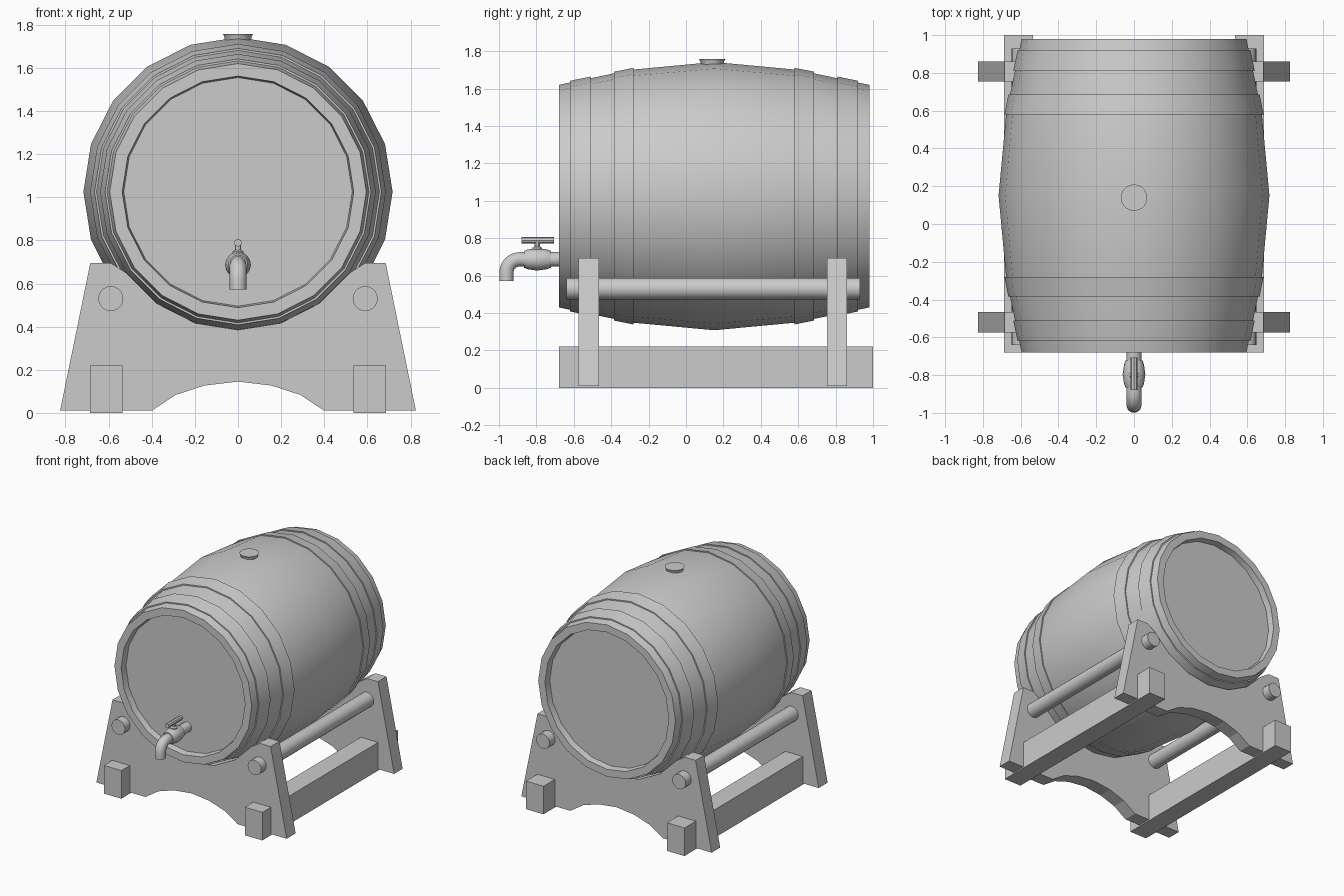
import bpy, bmesh, math
from mathutils import Matrix, Vector

if "Cube" in bpy.data.objects:
    bpy.data.objects.remove(bpy.data.objects["Cube"])


def finish(name, bm, angle=30):
    bmesh.ops.recalc_face_normals(bm, faces=bm.faces)
    me = bpy.data.meshes.new(name)
    bm.to_mesh(me)
    bm.free()
    if angle:
        me.shade_smooth()
        me.set_sharp_from_angle(angle=math.radians(angle))
    ob = bpy.data.objects.new(name, me)
    bpy.context.collection.objects.link(ob)
    return ob


def lathe(name, profile, centre, axis='Y', sides=20, ring=False):
    """Revolve (position, radius) pairs round an axis; cap ends or close into a ring."""
    bm = bmesh.new()
    rings = []
    for p, r in profile:
        row = []
        for i in range(sides):
            a = 2 * math.pi * i / sides
            u, v = r * math.cos(a), r * math.sin(a)
            co = (u, p, v) if axis == 'Y' else (u, v, p)
            row.append(bm.verts.new(Vector(centre) + Vector(co)))
        rings.append(row)
    pairs = list(zip(rings, rings[1:]))
    if ring:
        pairs.append((rings[-1], rings[0]))
    for a, b in pairs:
        for i in range(sides):
            j = (i + 1) % sides
            bm.faces.new((a[i], a[j], b[j], b[i]))
    if not ring:
        bm.faces.new(rings[0])
        bm.faces.new(rings[-1])
    return finish(name, bm)


def slab(name, outline, y0, y1):
    """Extrude an x-z outline along y."""
    bm = bmesh.new()
    f = bm.faces.new([bm.verts.new((x, y0, z)) for x, z in outline])
    ext = bmesh.ops.extrude_face_region(bm, geom=[f])['geom']
    bmesh.ops.translate(bm, vec=(0, y1 - y0, 0),
                        verts=[v for v in ext if isinstance(v, bmesh.types.BMVert)])
    return finish(name, bm, 0)


AX = (0, 0, 1.025)
MID = 0.15

# barrel body with recessed heads
stave = [(-0.68, 0.595), (-0.29, 0.676), (MID, 0.717), (0.59, 0.676), (0.98, 0.595)]
lathe("barrel", [(-0.63, 0.53), (-0.68, 0.537)] + stave + [(0.98, 0.537), (0.93, 0.53)], AX)


def barrel_radius(y):
    for (a, ra), (b, rb) in zip(stave, stave[1:]):
        if a <= y <= b:
            return ra + (rb - ra) * (y - a) / (b - a)


# metal hoops, mirrored about the middle of the barrel
for label, y0, y1 in (("end", -0.62, -0.51), ("inner", -0.385, -0.28)):
    for side, s in (("front", 1), ("back", -1)):
        a, b = MID + s * (y0 - MID), MID + s * (y1 - MID)
        ra, rb = barrel_radius(a), barrel_radius(b)
        lathe(f"{side}_{label}_hoop",
              [(a, ra - 0.01), (a, ra + 0.009), (b, rb + 0.009), (b, rb - 0.01)],
              AX, ring=True)

# bung on top
lathe("bung", [(1.68, 0.06), (1.742, 0.062), (1.757, 0.07)], (0, 0.14, 0), 'Z')

# stand end plates with barrel cradle and arched foot
cradle = [(0.64 * math.cos(a), 1.025 + 0.64 * math.sin(a))
          for a in (math.radians(-36 - 18 * i) for i in range(7))]
half = [(-0.59, 0.695), (-0.685, 0.695), (-0.825, 0.01), (-0.40, 0.01),
        (-0.29, 0.083), (-0.155, 0.127)]
outline = cradle + half + [(0, 0.145)] + [(-x, z) for x, z in reversed(half)]
slab("front_plate", outline, -0.575, -0.465)
slab("back_plate", outline, 0.755, 0.86)

# base beams and dowel rails
for side, s in (("left", -1), ("right", 1)):
    slab(side + "_beam", [(s * 0.535, 0), (s * 0.687, 0), (s * 0.687, 0.22), (s * 0.535, 0.22)],
         -0.68, 1.0)
    lathe(side + "_dowel", [(-0.64, 0.058), (0.93, 0.058)], (s * 0.59, 0, 0.53))

# tap spout: pipe with elbow
cu = bpy.data.curves.new("tap_pipe", 'CURVE')
cu.dimensions = '3D'
cu.bevel_depth = 0.04
cu.bevel_resolution = 3
cu.use_fill_caps = True
path = [(-0.62, 0.687)]
path += [(-0.89 - 0.07 * math.sin(t), 0.617 + 0.07 * math.cos(t))
         for t in (math.pi / 2 * i / 6 for i in range(7))]
path += [(-0.96, 0.572)]
sp = cu.splines.new('POLY')
sp.points.add(len(path) - 1)
for pt, (y, z) in zip(sp.points, path):
    pt.co = (0, y, z, 1)
pipe = bpy.data.objects.new("tap_pipe", cu)
bpy.context.collection.objects.link(pipe)
bpy.context.view_layer.objects.active = pipe
pipe.select_set(True)
bpy.ops.object.convert(target='MESH')
bpy.ops.object.shade_smooth_by_angle(angle=math.radians(40))

# tap valve body, stem and handle
lathe("tap_body", [(-0.866, 0.045), (-0.845, 0.053), (-0.795, 0.06), (-0.745, 0.053),
                   (-0.722, 0.045)], (0, 0, 0.687), sides=16)
lathe("tap_stem", [(0.72, 0.028), (0.748, 0.026), (0.756, 0.014), (0.785, 0.014)],
      (0, -0.795, 0), 'Z', 12)
lathe("tap_handle", [(-0.88, 0.018), (-0.706, 0.018)], (0, 0, 0.789), sides=8)
